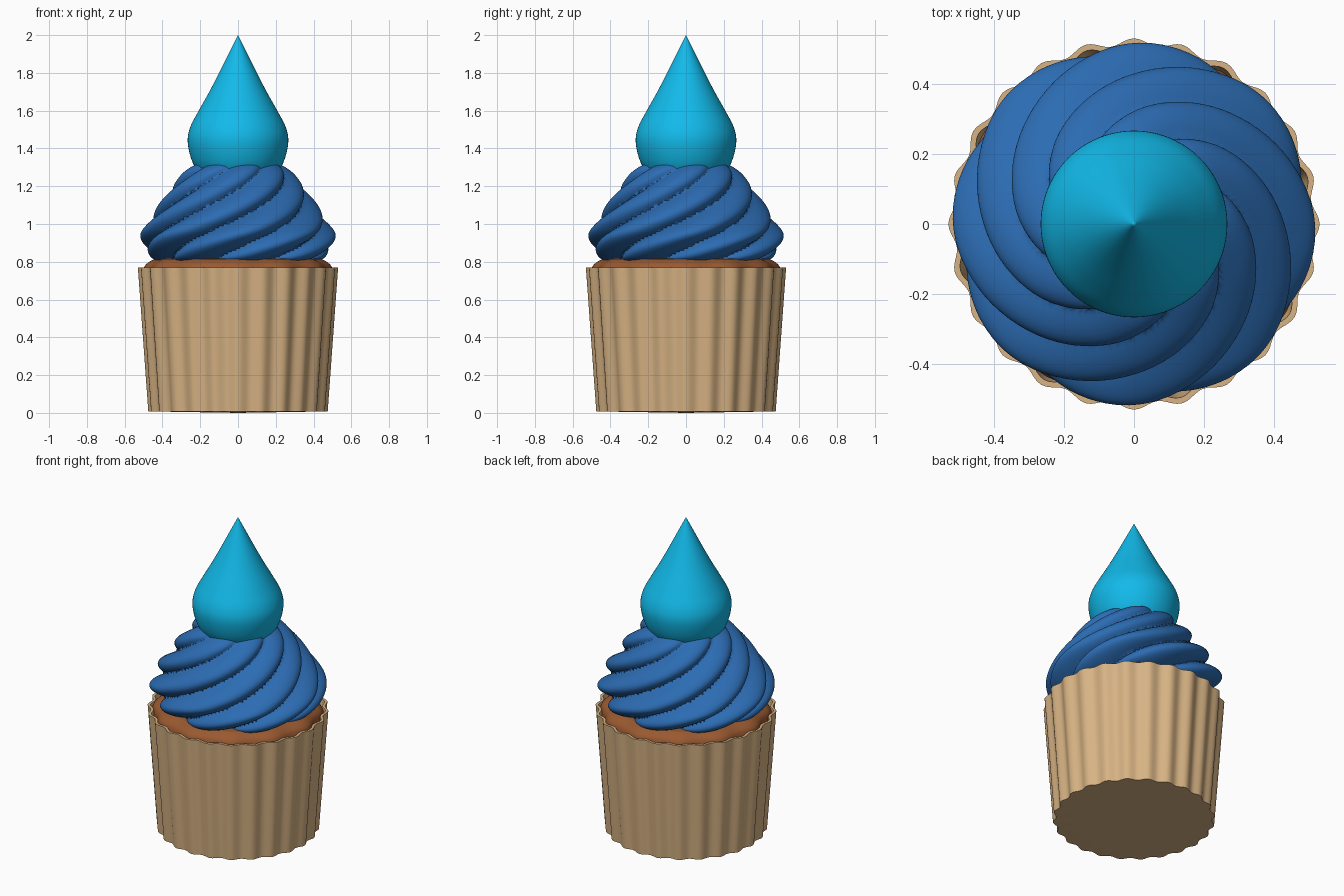
import bpy
import math

if "Cube" in bpy.data.objects:
    bpy.data.objects.remove(bpy.data.objects["Cube"])


def spline(points, steps):
    """Smooth curve through (radius, z) points."""
    out = []
    for i in range(len(points) - 1):
        p0, p1 = points[max(i - 1, 0)], points[i]
        p2, p3 = points[i + 1], points[min(i + 2, len(points) - 1)]
        for s in range(steps):
            t = s / steps
            out.append(tuple(
                0.5 * (2 * b + (c - a) * t + (2 * a - 5 * b + 4 * c - d) * t * t
                       + (3 * b - a - 3 * c + d) * t ** 3)
                for a, b, c, d in zip(p0, p1, p2, p3)))
    return out + [points[-1]]


def lathe(name, profile, segs, color, shape=lambda a, r, z: r, angle=40):
    """Revolve a profile that starts and ends on the axis; shape() bends the radius."""
    rings = profile[1:-1]
    verts = [(0, 0, profile[0][1])]
    for r, z in rings:
        for i in range(segs):
            a = 2 * math.pi * i / segs
            q = shape(a, r, z)
            verts.append((q * math.cos(a), q * math.sin(a), z))
    verts.append((0, 0, profile[-1][1]))
    last, top = len(verts) - 1, 1 + (len(rings) - 1) * segs
    faces = []
    for i in range(segs):
        j = (i + 1) % segs
        faces.append((0, 1 + j, 1 + i))
        faces.append((top + i, top + j, last))
        for k in range(len(rings) - 1):
            b = 1 + k * segs
            faces.append((b + i, b + j, b + segs + j, b + segs + i))
    mesh = bpy.data.meshes.new(name)
    mesh.from_pydata(verts, [], faces)
    obj = bpy.data.objects.new(name, mesh)
    bpy.context.collection.objects.link(obj)
    mat = bpy.data.materials.new(name + "_color")
    mat.diffuse_color = (*color, 1)
    mat.use_nodes = True
    mat.node_tree.nodes["Principled BSDF"].inputs["Base Color"].default_value = mat.diffuse_color
    mesh.materials.append(mat)
    bpy.ops.object.select_all(action='DESELECT')
    obj.select_set(True)
    bpy.context.view_layer.objects.active = obj
    bpy.ops.object.shade_smooth_by_angle(angle=math.radians(angle))
    return obj


# Pleated paper wrapper, open at the top with a thin wall
def pleat(a, r, z):
    return r + 0.010 * math.cos(24 * a) if r > 0.3 else r


lathe("wrapper",
      [(0, 0), (0.465, 0.008), (0.520, 0.77), (0.503, 0.77), (0.449, 0.03), (0, 0.03)],
      240, (0.68, 0.45, 0.23), pleat)

# Sponge cake with a softly lumpy edge
def lumps(a, r, z):
    return r + 0.010 * math.cos(12 * a) * min(1, r / 0.4)


cake = [(0, 0.04), (0.44, 0.04), (0.488, 0.72)]
cake += spline([(0.492, 0.755), (0.478, 0.785), (0.44, 0.81), (0.38, 0.818), (0, 0.825)], 5)
lathe("cake", cake, 144, (0.32, 0.10, 0.03), lumps)

# Piped frosting: eight rounded lobes twisting counter-clockwise as they rise
def swirl(a, r, z):
    groove = math.radians(22.5 + 290 * (z - 0.95))
    return r * (0.83 + 0.17 * abs(math.sin(4 * (a - groove))) ** 0.75)


frosting = [(0, 0.79)] + spline(
    [(0.40, 0.79), (0.465, 0.825), (0.507, 0.88), (0.518, 0.94), (0.49, 1.0),
     (0.44, 1.075), (0.388, 1.15), (0.332, 1.225), (0.262, 1.295), (0.15, 1.35),
     (0, 1.37)], 6)
lathe("frosting", frosting, 240, (0.025, 0.15, 0.45), swirl, 60)

# Teardrop topper
drop = spline(
    [(0, 1.165), (0.10, 1.187), (0.185, 1.245), (0.24, 1.325), (0.266, 1.43),
     (0.254, 1.51), (0.208, 1.60), (0.152, 1.70), (0.10, 1.80), (0.05, 1.90), (0, 2.0)], 5)
lathe("teardrop", drop, 96, (0.006, 0.49, 0.82))
